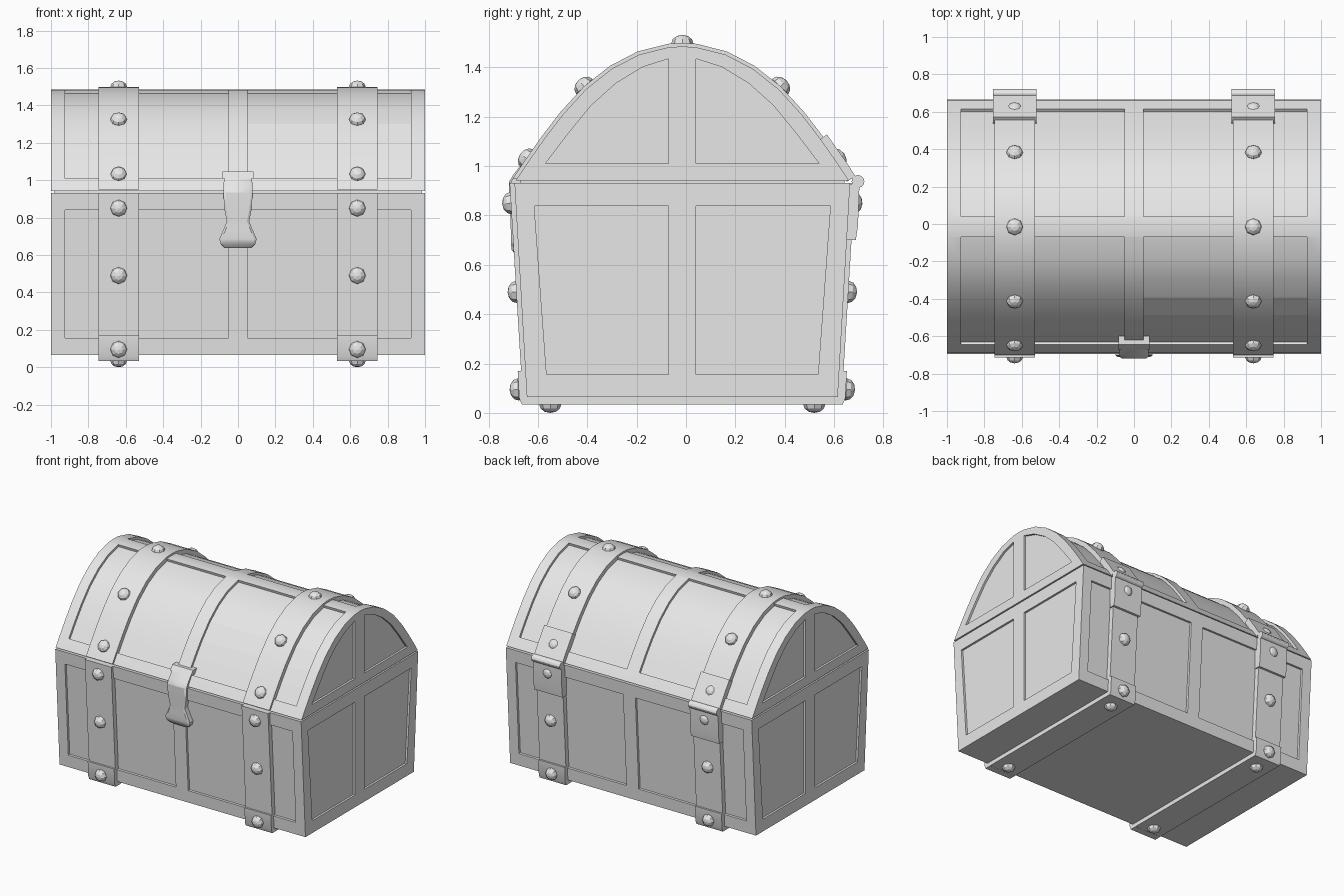
import bpy, bmesh, math
from mathutils import Vector

if "Cube" in bpy.data.objects:
    bpy.data.objects.remove(bpy.data.objects["Cube"])

YC = -0.015  # centre line of the chest in y
grey = bpy.data.materials.new("plain grey")
grey.diffuse_color = (0.8, 0.8, 0.8, 1)
grey.use_nodes = True
grey.node_tree.nodes["Principled BSDF"].inputs["Base Color"].default_value = grey.diffuse_color


def finish(bm, name, smooth=True):
    bmesh.ops.recalc_face_normals(bm, faces=bm.faces[:])
    me = bpy.data.meshes.new(name)
    bm.to_mesh(me)
    bm.free()
    me.materials.append(grey)
    ob = bpy.data.objects.new(name, me)
    bpy.context.collection.objects.link(ob)
    if smooth:
        smooth_by_angle(ob)
    return ob


def select(ob):
    bpy.ops.object.select_all(action='DESELECT')
    ob.select_set(True)
    bpy.context.view_layer.objects.active = ob


def smooth_by_angle(ob):
    select(ob)
    bpy.ops.object.shade_smooth_by_angle(angle=math.radians(30))


def add_prism(bm, pts, x0, x1):
    """Extrude a (y, z) outline along x; y is relative to the centre line."""
    a = [bm.verts.new((x0, y + YC, z)) for y, z in pts]
    b = [bm.verts.new((x1, y + YC, z)) for y, z in pts]
    bm.faces.new(a)
    bm.faces.new(b)
    n = len(pts)
    for i in range(n):
        j = (i + 1) % n
        bm.faces.new((a[i], a[j], b[j], b[i]))


def prism(name, pts, x0, x1):
    bm = bmesh.new()
    add_prism(bm, pts, x0, x1)
    return finish(bm, name)


def flip(pts):
    return [(-y, z) for y, z in pts]


def offset(pts, d):
    """Push an open polyline outward (towards +y / +z) by d."""
    out = []
    for i, p in enumerate(pts):
        q, r = pts[max(i - 1, 0)], pts[min(i + 1, len(pts) - 1)]
        t = Vector((r[0] - q[0], r[1] - q[1])).normalized()
        out.append((p[0] + t.y * d, p[1] - t.x * d))
    return out


def carve(ob, prisms):
    bm = bmesh.new()
    for p in prisms:
        add_prism(bm, *p)
    cutter = finish(bm, "panel_cutter", False)
    cutter.hide_render = True
    m = ob.modifiers.new("panels", 'BOOLEAN')
    m.operation, m.solver, m.object = 'DIFFERENCE', 'EXACT', cutter
    select(ob)
    bpy.ops.object.modifier_apply(modifier=m.name)
    bpy.data.objects.remove(cutter)
    smooth_by_angle(ob)


def panel_cuts(side, end):
    """Side panel and end panel outlines, repeated in all four quadrants."""
    cuts = []
    for f in (lambda p: p, flip):
        cuts += [(f(side), 0.05, 0.925), (f(side), -0.925, -0.05),
                 (f(end), 0.985, 1.1), (f(end), -1.1, -0.985)]
    return cuts


# Base box with recessed panels
base = prism("base", [(0.68, 0.932), (0.63, 0.065), (-0.63, 0.065), (-0.68, 0.932)], -1, 1)
wall = [(0.634, 0.155), (0.6745, 0.84)]
carve(base, panel_cuts(offset(wall, 0.05) + offset(wall, -0.016)[::-1],
                       [(0.055, 0.155), (0.55, 0.155), (0.60, 0.838), (0.055, 0.838)]))

# Domed lid with recessed panels
arc = [(0.675, 0.942), (0.63, 1.01), (0.56, 1.11), (0.485, 1.208), (0.39, 1.312), (0.285, 1.395),
       (0.175, 1.452), (0.055, 1.482), (0, 1.485)]
full = arc + flip(arc[:-1])[::-1]
lid = prism("lid", full, -1, 1)
a = arc[1:-1]
carve(lid, panel_cuts(offset(a, 0.05) + offset(a, -0.018)[::-1],
                      [(0.055, 1.01), (0.555, 1.01), (0.46, 1.135), (0.37, 1.245),
                       (0.27, 1.335), (0.16, 1.402), (0.055, 1.435)]))

# Dark seam core between base and lid
prism("seam", [(0.66, 0.9), (0.655, 0.96), (-0.655, 0.96), (-0.66, 0.9)], -0.985, 0.985)

# Rivet places: y, z, and direction
rivets = [(0.695, 0.85, 1, -0.06), (0.673, 0.49, 1, -0.06), (0.665, 0.095, 1, -0.06),
          (0.628, 1.03, 0.83, 0.56), (0.397, 1.323, 0.68, 0.73), (0.535, 0.035, 0, -1)]
rivets += [(-y, z, -ny, nz) for y, z, ny, nz in rivets] + [(0, 1.497, 0, 1)]

for s, side in ((-1, "left"), (1, "right")):
    x0, x1 = sorted((s * 0.53, s * 0.745))
    # Metal straps round base and lid
    prism(side + "_base_strap", [(0.70, 0.932), (0.645, 0.035), (-0.645, 0.035), (-0.70, 0.932)], x0, x1)
    prism(side + "_lid_strap", offset(full, 0.014), x0, x1)
    # Thicker foot corners
    corner = [(0.64, 0.17), (0.667, 0.17), (0.661, 0.06), (0.65, 0.034), (0.60, 0.034)]
    prism(side + "_front_corner", flip(corner), x0, x1)
    prism(side + "_back_corner", corner, x0, x1)
    # Hinge plates and pin at the back
    h0, h1 = x0 - 0.008, x1 + 0.008
    prism(side + "_lower_hinge", [(0.66, 0.93), (0.718, 0.925), (0.712, 0.76), (0.703, 0.70), (0.66, 0.70)], h0, h1)
    up = [(0.675, 0.942), (0.63, 1.01), (0.56, 1.11)]
    prism(side + "_upper_hinge", offset(up, 0.032) + offset(up, -0.01)[::-1], h0, h1)
    pin = [(0.712 + 0.026 * math.cos(k * math.pi / 6), 0.938 + 0.026 * math.sin(k * math.pi / 6)) for k in range(12)]
    prism(side + "_hinge_pin", pin, h0, h1)
    # Faceted rivets
    bm = bmesh.new()
    for y, z, ny, nz in rivets:
        new = bmesh.ops.create_uvsphere(bm, u_segments=8, v_segments=6, radius=0.045)["verts"]
        q = Vector((0, ny, nz)).to_track_quat('Z', 'Y')
        for v in new:
            v.co = q @ Vector((v.co.x, v.co.y, v.co.z * 0.78)) + Vector((s * 0.638, y + YC, z))
    finish(bm, side + "_rivets", False)

# Clasp hanging over the seam: z, half width, y of front surface
rows = [(1.03, 0.075, -0.65), (0.965, 0.077, -0.70), (0.935, 0.078, -0.718), (0.85, 0.074, -0.716),
        (0.78, 0.06, -0.711), (0.735, 0.078, -0.71), (0.685, 0.1, -0.71), (0.66, 0.093, -0.706), (0.64, 0.075, -0.69)]
bm = bmesh.new()
rings = []
for z, w, y in rows:
    rings.append([bm.verts.new(c) for c in ((-w, y + 0.05, z), (-w, y + 0.008, z), (-w + 0.012, y, z),
                                            (w - 0.012, y, z), (w, y + 0.008, z), (w, y + 0.05, z))])
for r, q in zip(rings, rings[1:]):
    for i in range(6):
        j = (i + 1) % 6
        bm.faces.new((r[i], r[j], q[j], q[i]))
bm.faces.new(rings[0])
bm.faces.new(rings[-1])
finish(bm, "clasp")

# Clasp mount on the lid
prism("clasp_mount", [(-0.58, 1.045), (-0.628, 1.045), (-0.655, 1.01), (-0.60, 1.01)], -0.084, 0.084)
